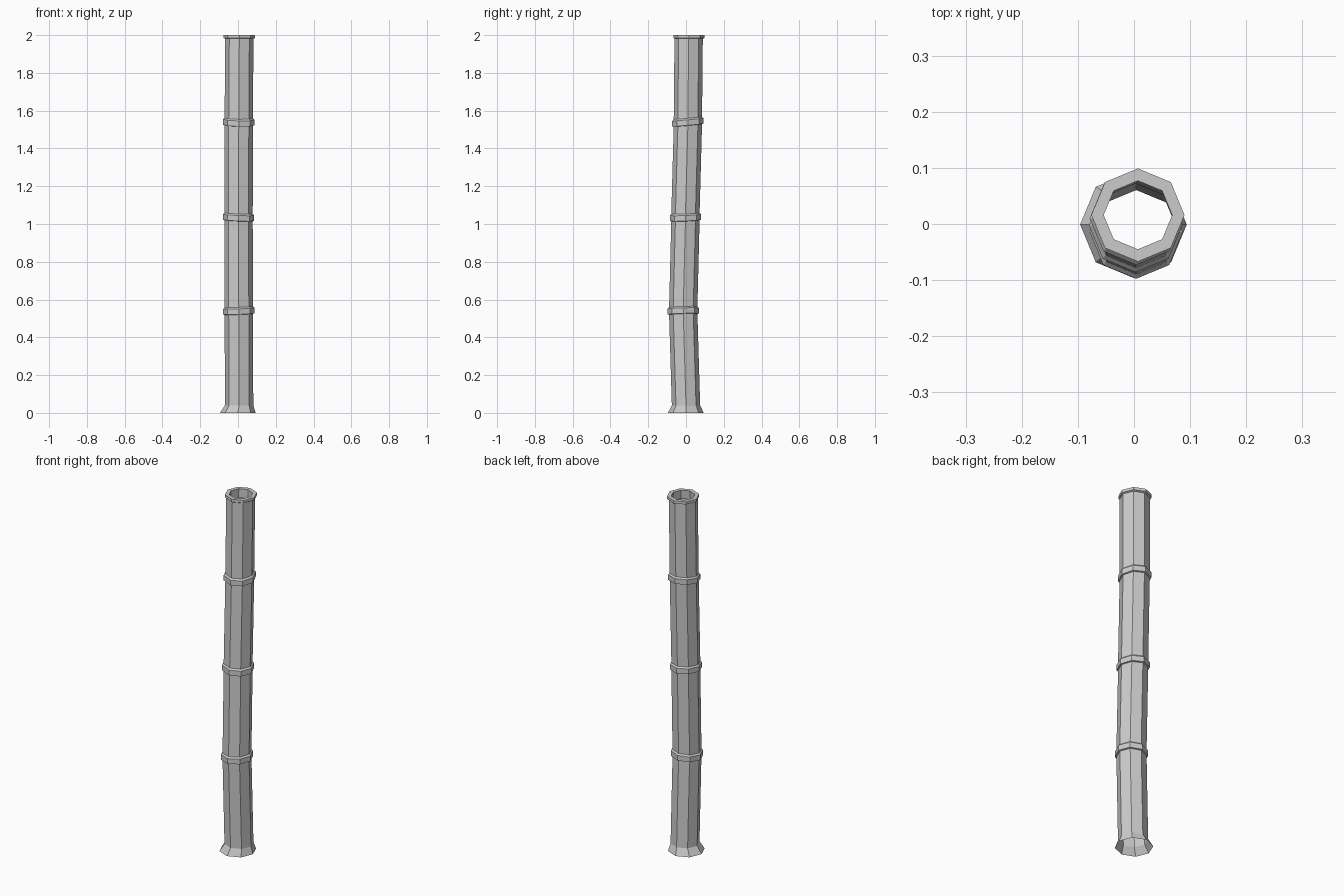
import bpy, bmesh
from math import cos, sin, pi

if "Cube" in bpy.data.objects:
    bpy.data.objects.remove(bpy.data.objects["Cube"])

SIDES = 8
bm = bmesh.new()


def add_ring(x, y, z, r, tilt_x=0.0, tilt_y=0.0):
    """Octagon of vertices, optionally tilted."""
    out = []
    for i in range(SIDES):
        a = 2 * pi * i / SIDES
        dx, dy = r * cos(a), r * sin(a)
        out.append(bm.verts.new((x + dx, y + dy, z + dx * tilt_x + dy * tilt_y)))
    return out


def bridge(a, b):
    for i in range(SIDES):
        j = (i + 1) % SIDES
        bm.faces.new((a[i], a[j], b[j], b[i]))


TUBE, NODE = 0.075, 0.083

# flared open foot
rings = [add_ring(-0.001, -0.001, 0.0, 0.095), add_ring(0.006, 0.0, 0.04, TUBE)]

# raised nodes along the gently bent stem: x, y, z, tilt x, tilt y
nodes = [(0.004, -0.0145, 0.54, 0.04, 0.03),
         (0.003, -0.003, 1.035, -0.04, 0.04),
         (0.004, 0.010, 1.54, -0.02, 0.09)]
for x, y, z, tx, ty in nodes:
    for dz, r in ((-0.018, TUBE), (-0.016, NODE), (0.013, NODE), (0.021, TUBE)):
        rings.append(add_ring(x, y, z + dz, r, tx, ty))

# top rim with a hollow mouth
for z, r in ((1.981, TUBE), (1.985, NODE), (2.0, NODE), (2.0, 0.061), (1.95, 0.063)):
    rings.append(add_ring(0.007, 0.016 if z > 1.982 else 0.014, z, r))

for a, b in zip(rings, rings[1:]):
    bridge(a, b)

mesh = bpy.data.meshes.new("bamboo_stem")
bm.to_mesh(mesh)
bm.free()
stem = bpy.data.objects.new("bamboo_stem", mesh)
bpy.context.collection.objects.link(stem)
